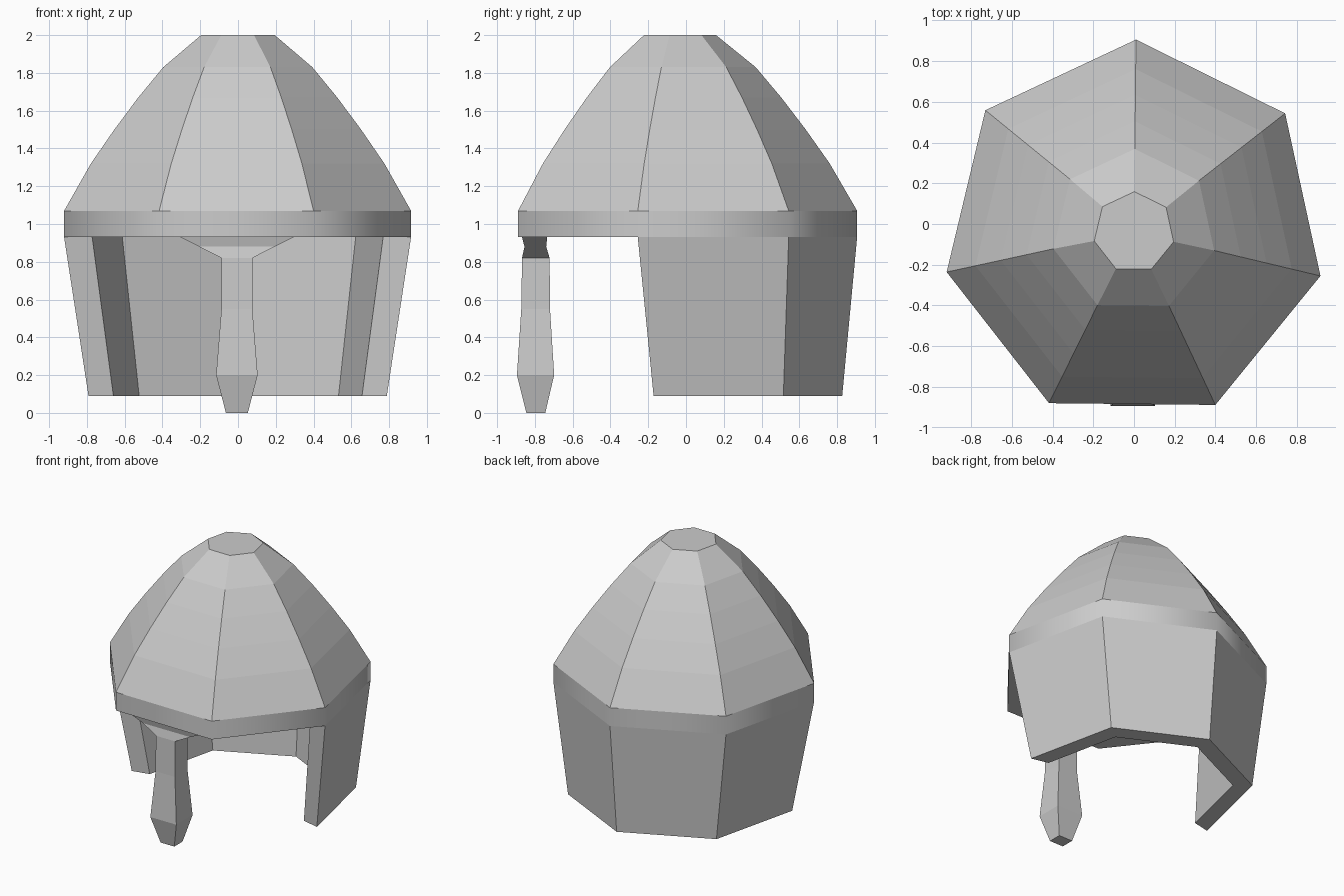
import bpy, bmesh
from math import cos, sin, radians, pi

if "Cube" in bpy.data.objects:
    bpy.data.objects.remove(bpy.data.objects["Cube"])

SIDES = 7
TURN = radians(89.4)          # one corner at the back


def ring(bm, r, z, cy=-0.038):
    """Seven-sided ring of vertices, corner 0 at the back."""
    return [bm.verts.new((r * cos(TURN + 2 * pi * i / SIDES),
                          cy + r * sin(TURN + 2 * pi * i / SIDES), z))
            for i in range(SIDES)]


def bridge(bm, a, b, edges=range(SIDES), smooth=False):
    """Join two rings along the given sides."""
    for i in edges:
        j = (i + 1) % len(a)
        bm.faces.new((a[i], a[j], b[j], b[i])).smooth = smooth


def finish(bm, name):
    bmesh.ops.recalc_face_normals(bm, faces=bm.faces)
    me = bpy.data.meshes.new(name)
    bm.to_mesh(me)
    bm.free()
    ob = bpy.data.objects.new(name, me)
    bpy.context.collection.objects.link(ob)
    return ob


# Helmet shell: faceted bowl above a smooth-shaded brow band
bm = bmesh.new()
profile = [(.942, .93), (.942, 1.07), (.797, 1.32), (.67, 1.5),
           (.54, 1.67), (.405, 1.83), (.2, 2.0)]
rings = [ring(bm, r, z, -.036 if r > .21 else -.041) for r, z in profile]
for n, (a, b) in enumerate(zip(rings, rings[1:])):
    bridge(bm, a, b, smooth=(n == 0))
bm.faces.new(rings[-1])
outer = rings[0]

# Flat underside: rim over the face opening and ceiling inside the guard
inner = ring(bm, .79, .93)
bridge(bm, outer, inner, (2, 3, 4))
bm.faces.new(inner)

# Neck and cheek guard hanging from the other four sides
guard = (5, 6, 0, 1)
low_out = ring(bm, .81, .09, .017)
low_in = ring(bm, .675, .09, .017)
bridge(bm, outer, low_out, guard)
bridge(bm, inner, low_in, guard)
bridge(bm, low_out, low_in, guard)
for i in (2, 5):
    bm.faces.new((outer[i], inner[i], low_in[i], low_out[i]))
bmesh.ops.delete(bm, geom=[v for v in bm.verts if not v.link_faces], context='VERTS')
finish(bm, "helmet_shell")

# Nose guard: stacked rectangles (half width, front y, back y, z)
bm = bmesh.new()
sections = [(.30, -.868, -.735, .93), (.20, -.855, -.74, .88), (.082, -.868, -.722, .82),
            (.082, -.872, -.72, .55), (.11, -.895, -.698, .2), (.058, -.845, -.745, 0)]
loops = [[bm.verts.new((x - .006, y, z)) for x, y in ((-w, f), (w, f), (w, b), (-w, b))]
         for w, f, b, z in sections]
for a, b in zip(loops, loops[1:]):
    bridge(bm, a, b, range(4))
bm.faces.new(loops[0])
bm.faces.new(loops[-1])
finish(bm, "nose_guard")
